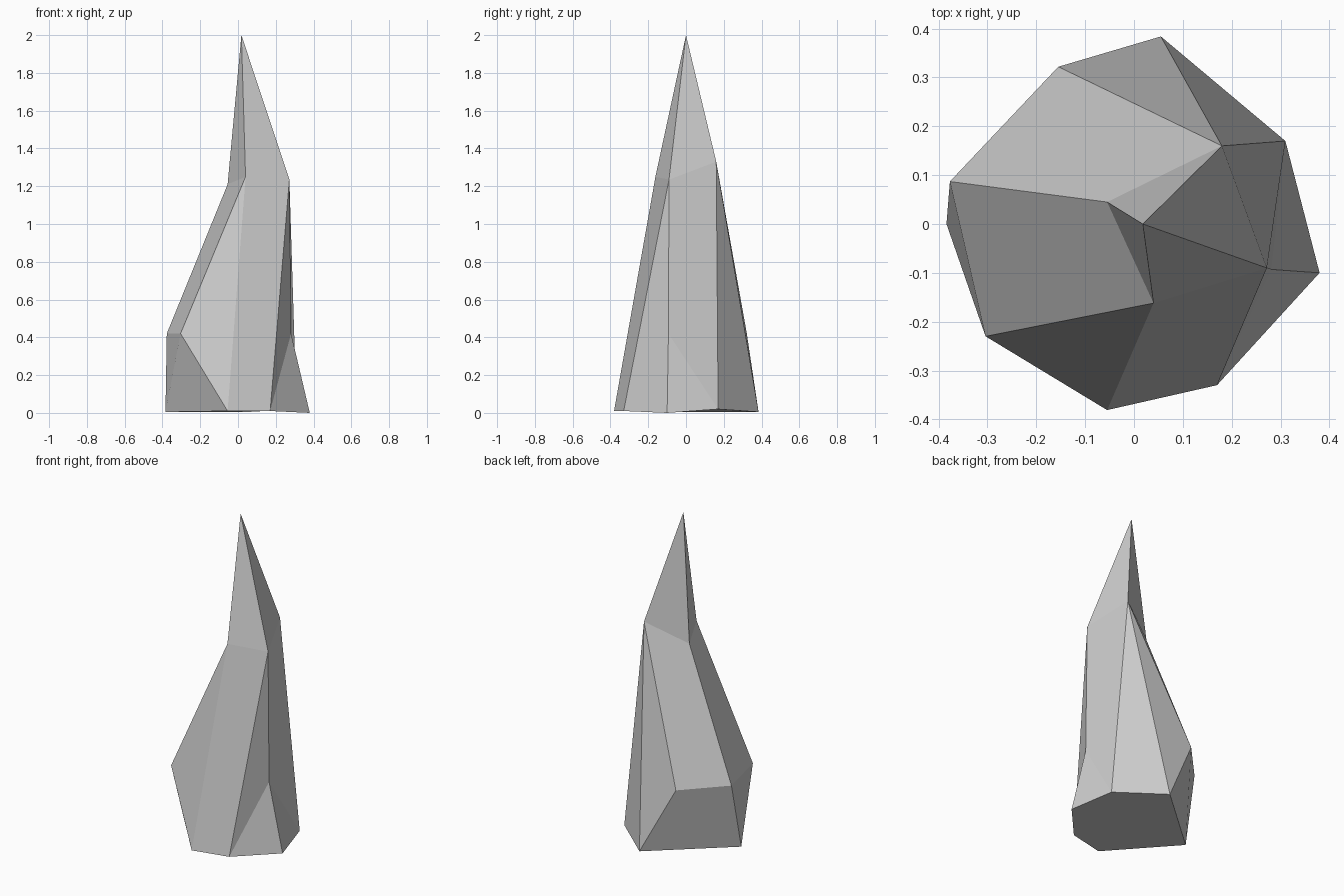
import bpy
import bmesh

if "Cube" in bpy.data.objects:
    bpy.data.objects.remove(bpy.data.objects["Cube"])

# Cross-sections of the faceted shard, from the ground up
rings = {
    # base outline, resting on the ground
    "B": (0.055, 0.384, 0.005), "C": (0.31, 0.17, 0.02),
    "D": (0.38, -0.10, 0.0), "E": (0.17, -0.33, 0.01),
    "F": (-0.055, -0.381, 0.01), "I": (-0.384, 0.0, 0.005),
    # lower corners where the flanks break
    "A": (-0.155, 0.322, 0.42), "H": (-0.377, 0.087, 0.42),
    "G": (-0.304, -0.23, 0.42), "K": (0.281, -0.093, 0.42),
    # shoulder
    "P": (0.18, 0.16, 1.33), "Q": (0.272, -0.09, 1.235),
    "R": (0.04, -0.162, 1.25), "S": (-0.055, 0.045, 1.21),
    # tip
    "T": (0.018, 0.0, 2.0),
}

# Facets: underside, foot, flanks, tip
facets = ("BCDEFI "
          "AHIB HGI GFI EDK DCK "
          "QKE RFEQ GFR HGRS AHSP BAP BCP CPQK "
          "TRQ TPQ TPS TSR").split()

bm = bmesh.new()
verts = {name: bm.verts.new(co) for name, co in rings.items()}
for facet in facets:
    bm.faces.new([verts[name] for name in facet])
bmesh.ops.recalc_face_normals(bm, faces=bm.faces)

mesh = bpy.data.meshes.new("rock_spike")
bm.to_mesh(mesh)
bm.free()
bpy.context.collection.objects.link(bpy.data.objects.new("rock_spike", mesh))
